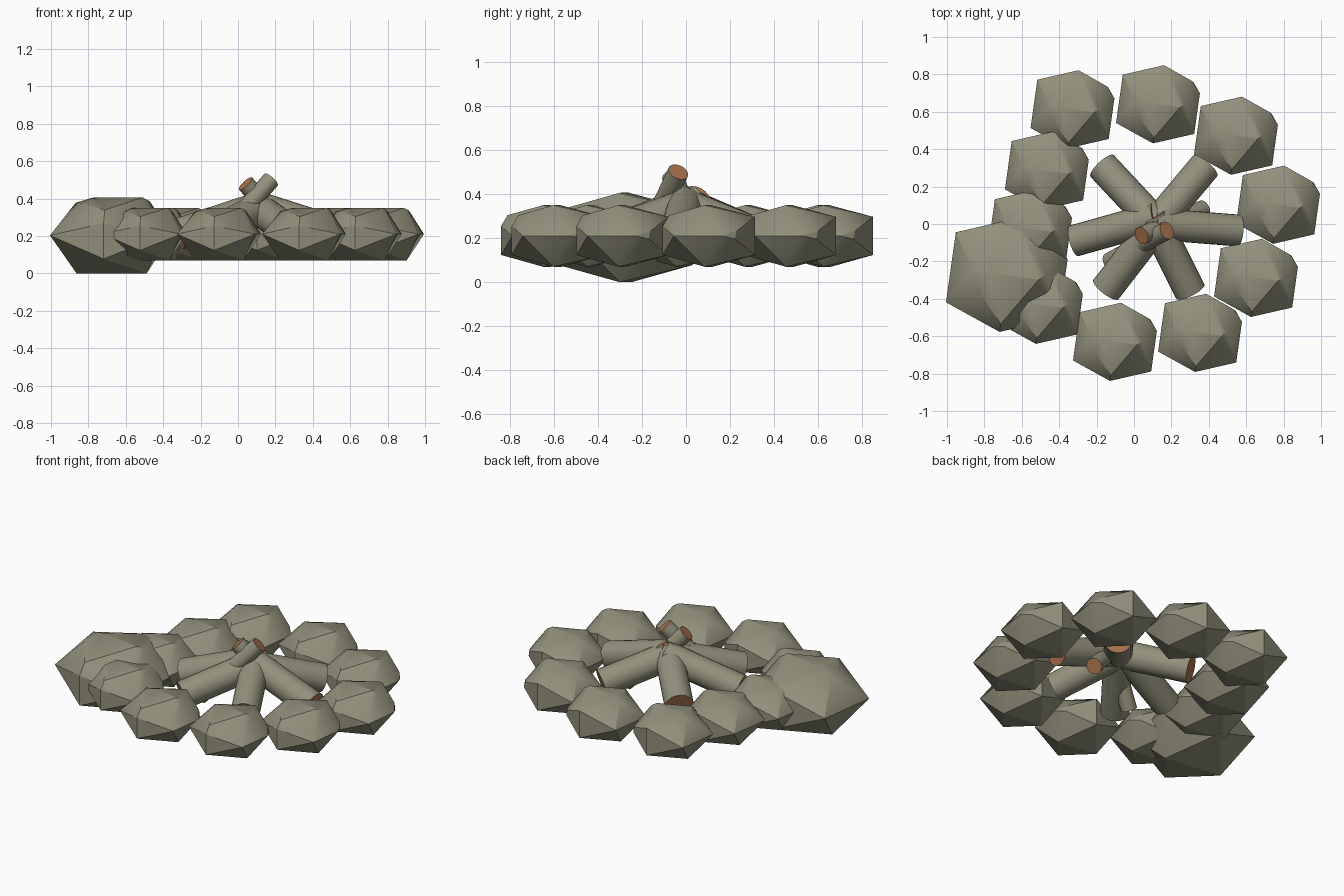
import bpy, bmesh, math
from mathutils import Vector

if "Cube" in bpy.data.objects:
    bpy.data.objects.remove(bpy.data.objects["Cube"])


def material(name, rgb):
    m = bpy.data.materials.new(name)
    m.diffuse_color = (*rgb, 1)
    m.use_nodes = True
    m.node_tree.nodes["Principled BSDF"].inputs["Base Color"].default_value = m.diffuse_color
    return m


STONE = material("grey_olive", (0.29, 0.28, 0.20))
CUT = material("cut_wood_brown", (0.40, 0.17, 0.08))


def finish(name, bm, mats, angle):
    me = bpy.data.meshes.new(name)
    bmesh.ops.recalc_face_normals(bm, faces=bm.faces)
    bm.to_mesh(me)
    bm.free()
    for m in mats:
        me.materials.append(m)
    ob = bpy.data.objects.new(name, me)
    bpy.context.collection.objects.link(ob)
    bpy.ops.object.select_all(action='DESELECT')
    ob.select_set(True)
    bpy.context.view_layer.objects.active = ob
    bpy.ops.object.shade_smooth_by_angle(angle=math.radians(angle))
    return ob


# Stone profile: squashed icosahedron with a few chipped corners
G = 0.618
ROCK = [
    (0, 1, G), (0, 1, -G), (0, -1, -G),               # back and front edges
    (0, -1, 0.32), (0, -0.86, 0.67),                  # chipped front corner
    (-1, G, 0), (-1, -G, 0), (1, -G, 0),              # side corners
    (0.74, 0.71, 0.16), (1, 0.42, 0), (0.8, 0.68, -0.1),  # chipped right corner
    (-G, 0, -1), (G, 0, -1),                          # bottom edge
    (0.55, 0, 1), (0.66, 0.1, 0.9),                   # top edge, right
    (-0.32, 0, 1), (-0.47, -0.34, 0.85), (-0.64, 0.06, 0.86),  # chipped top left
]


def stone(name, x, y, z, size):
    bm = bmesh.new()
    a = math.radians(-8)
    c, s = math.cos(a), math.sin(a)
    for px, py, pz in ROCK:
        bm.verts.new((x + size * 0.211 * (px * c - py * s),
                      y + size * 0.211 * (px * s + py * c),
                      z + size * 0.14 * pz))
    r = bmesh.ops.convex_hull(bm, input=bm.verts[:])
    loose = [g for g in r["geom_interior"] if isinstance(g, bmesh.types.BMVert)]
    bmesh.ops.delete(bm, geom=loose, context='VERTS')
    finish(name, bm, [STONE], 28)


# Ring of stones
RING = [(-0.326, 0.613), (0.131, 0.64), (0.548, 0.472), (0.773, 0.103),
        (0.655, -0.288), (0.356, -0.582), (-0.099, -0.63), (-0.495, -0.432),
        (-0.553, -0.026), (-0.463, 0.285)]
for i, (x, y) in enumerate(RING):
    stone(f"ring_stone_{i + 1}", x, y, 0.21, 1)

# Large seat stone
stone("large_stone", -0.676, -0.274, 0.203, 1.45)


def log(name, p, q, radius):
    p, q = Vector(p), Vector(q)
    d = q - p
    bm = bmesh.new()
    bmesh.ops.create_cone(bm, cap_ends=True, segments=24, radius1=radius,
                          radius2=radius, depth=d.length)
    for f in bm.faces:
        f.material_index = 1 if len(f.verts) > 4 else 0   # sawn ends
    bmesh.ops.rotate(bm, verts=bm.verts, cent=(0, 0, 0),
                     matrix=d.to_track_quat('Z', 'Y').to_matrix())
    bmesh.ops.translate(bm, verts=bm.verts, vec=(p + q) / 2)
    finish(name, bm, [STONE, CUT], 40)


# Thick logs leaning on the middle, outer end to inner end
OUTER = [(-0.32, -0.09), (-0.17, 0.31), (0.38, 0.31),
         (0.56, -0.035), (0.30, -0.36), (-0.15, -0.35)]
for i, (x, y) in enumerate(OUTER):
    hub = Vector((0.12, 0.0))
    if i == 0:
        hub = Vector((0.14, 0.04))
    o = Vector((x, y))
    inner = o + (hub - o).normalized() * 0.46
    log(f"fire_log_{i + 1}", (x, y, 0.21), (inner.x, inner.y, 0.355), 0.085)

# Two thin sticks crossing at the top
log("stick_1", (0.37, 0.08, 0.13), (0.04, -0.062, 0.48), 0.048)
log("stick_2", (-0.13, -0.20, 0.15), (0.176, -0.035, 0.50), 0.048)
